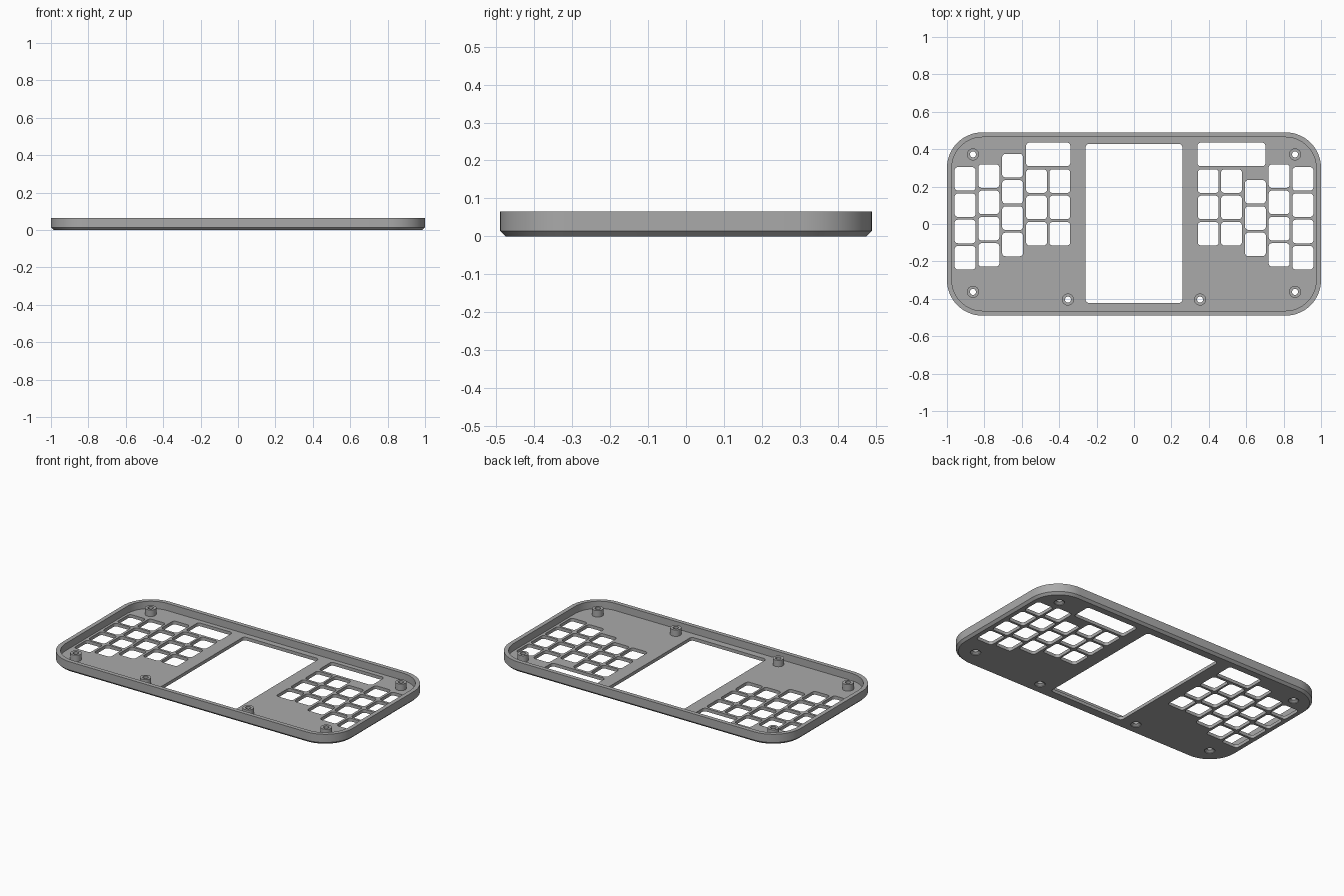
import bpy, bmesh
from math import cos, sin, pi, radians

if "Cube" in bpy.data.objects:
    bpy.data.objects.remove(bpy.data.objects["Cube"], do_unlink=True)

HALF_X, HALF_Y, HEIGHT = 1.0, 0.49, 0.065
FLOOR, WALL, CHAMFER, CORNER = 0.02, 0.026, 0.014, 0.19

grey = bpy.data.materials.new("case grey")
grey.use_nodes = True
grey.diffuse_color = (0.4, 0.4, 0.4, 1)
grey.node_tree.nodes["Principled BSDF"].inputs["Base Color"].default_value = (0.4, 0.4, 0.4, 1)


def rounded_rect(cx, cy, hx, hy, r, steps):
    """Counter-clockwise outline of a rectangle with rounded corners."""
    points = []
    for i, (sx, sy) in enumerate([(1, 1), (-1, 1), (-1, -1), (1, -1)]):
        for k in range(steps + 1):
            a = (i + k / steps) * pi / 2
            points.append((cx + sx * (hx - r) + r * cos(a), cy + sy * (hy - r) + r * sin(a)))
    return points


def circle(cx, cy, r, steps=32):
    return [(cx + r * cos(2 * pi * k / steps), cy + r * sin(2 * pi * k / steps)) for k in range(steps)]


def loft(bm, levels, closed=False):
    """Skin a stack of (outline, z) levels; cap the ends or join them into a tube."""
    rings = [[bm.verts.new((x, y, z)) for x, y in outline] for outline, z in levels]
    pairs = list(zip(rings, rings[1:]))
    if closed:
        pairs.append((rings[-1], rings[0]))
    else:
        bm.faces.new(rings[0][::-1])
        bm.faces.new(rings[-1])
    for low, high in pairs:
        n = len(low)
        for i in range(n):
            j = (i + 1) % n
            bm.faces.new((low[i], low[j], high[j], high[i]))


def make_object(name, bm):
    bmesh.ops.recalc_face_normals(bm, faces=bm.faces)
    mesh = bpy.data.meshes.new(name)
    bm.to_mesh(mesh)
    bm.free()
    mesh.materials.append(grey)
    obj = bpy.data.objects.new(name, mesh)
    bpy.context.collection.objects.link(obj)
    return obj


def select_only(obj):
    bpy.ops.object.select_all(action="DESELECT")
    obj.select_set(True)
    bpy.context.view_layer.objects.active = obj


def body_outline(inset):
    return rounded_rect(0, 0, HALF_X - inset, HALF_Y - inset, CORNER - inset, 16)


# Open tray with a chamfered bottom edge
bm = bmesh.new()
loft(bm, [(body_outline(CHAMFER), 0), (body_outline(0), CHAMFER), (body_outline(0), HEIGHT),
          (body_outline(WALL), HEIGHT), (body_outline(WALL), FLOOR)])
tray = make_object("case_tray", bm)

# Openings: (centre x, centre y, width, height)
KEY_W, KEY_H, PITCH = 0.112, 0.126, 0.1405
openings = [(0, 0.003, 0.517, 0.85), (-0.459, 0.372, 0.237, 0.126), (0.521, 0.372, 0.364, 0.126)]
# Key columns: (centre x, centre y of the top key, number of keys)
columns = [(-0.649, 0.312, 4), (0.649, 0.172, 3)]
for side in (-1, 1):
    columns += [(side * 0.903, 0.241, 4), (side * 0.776, 0.256, 4),
                (side * 0.521, 0.229, 3), (side * 0.397, 0.229, 3)]
for x, top, count in columns:
    openings += [(x, top - i * PITCH, KEY_W, KEY_H) for i in range(count)]

bosses = [(side * x, y) for side in (-1, 1)
          for x, y in [(0.861, 0.372), (0.861, -0.363), (0.353, -0.404)]]

# Cut the openings and the countersunk screw holes
bm = bmesh.new()
for x, y, w, h in openings:
    outline = rounded_rect(x, y, w / 2, h / 2, 0.018, 6)
    loft(bm, [(outline, -0.05), (outline, 0.05)])
for x, y in bosses:
    loft(bm, [(circle(x, y, 0.03), -0.01), (circle(x, y, 0.03), 0.004),
              (circle(x, y, 0.016), 0.014), (circle(x, y, 0.016), 0.05)])
cutter = make_object("opening_cutter", bm)
cutter.hide_render = True
cut = tray.modifiers.new("openings", "BOOLEAN")
cut.operation = "DIFFERENCE"
cut.solver = "EXACT"
cut.object = cutter
select_only(tray)
bpy.ops.object.modifier_apply(modifier=cut.name)
bpy.data.objects.remove(cutter, do_unlink=True)
bpy.ops.object.shade_smooth_by_angle(angle=radians(30))

# Hollow screw bosses standing on the floor
for i, (x, y) in enumerate(bosses):
    bm = bmesh.new()
    loft(bm, [(circle(x, y, r), z) for r, z in
              [(0.032, FLOOR), (0.032, 0.06), (0.016, 0.06), (0.016, FLOOR)]], closed=True)
    boss = make_object(f"screw_boss_{i + 1}", bm)
    select_only(boss)
    bpy.ops.object.shade_smooth_by_angle(angle=radians(30))
